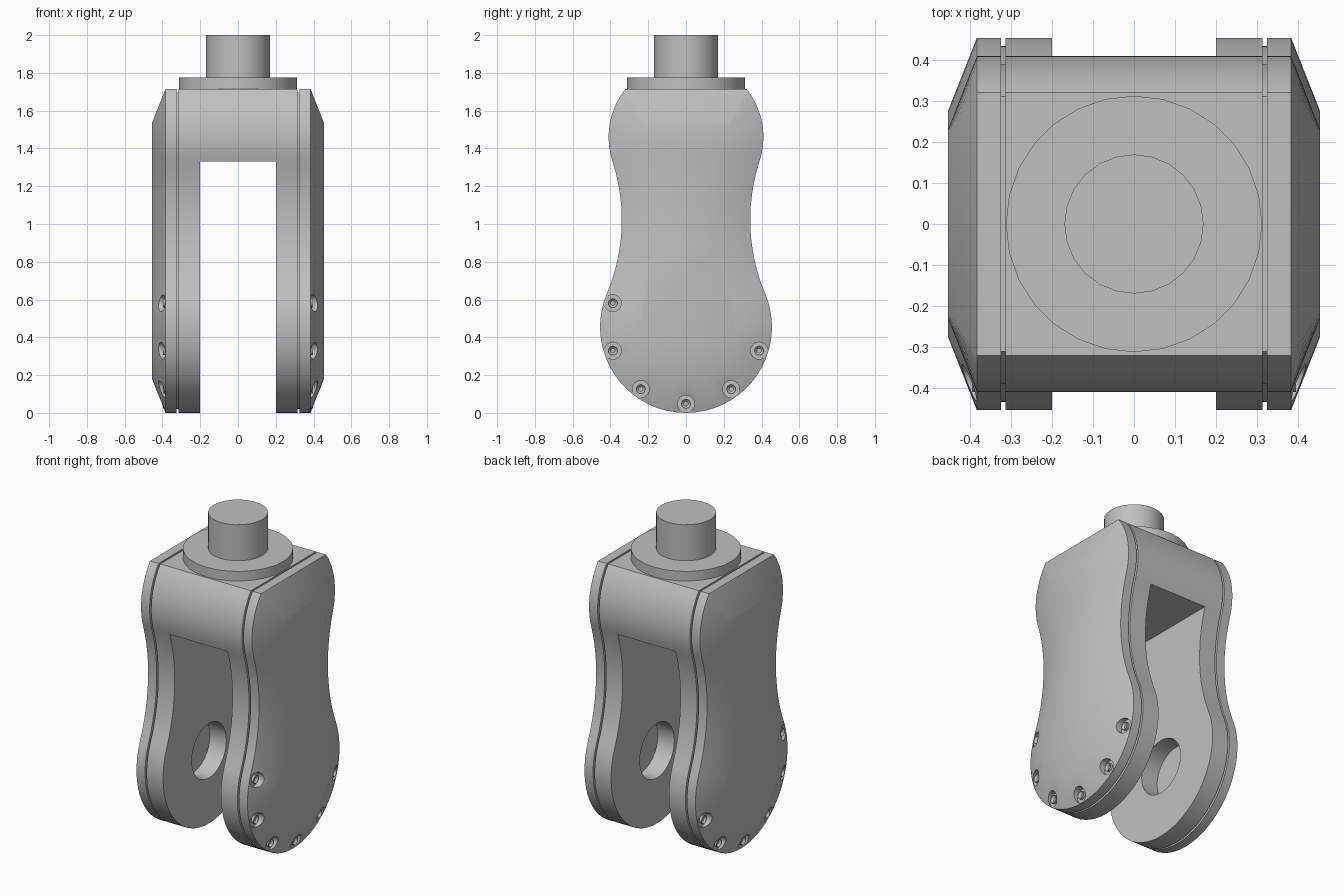
import bpy, bmesh
from math import sin, cos, asin, atan2, radians, pi
from mathutils import Matrix, Vector

if "Cube" in bpy.data.objects:
    bpy.data.objects.remove(bpy.data.objects["Cube"])

# Key dimensions
LOW_Z, LOW_R = 0.455, 0.455      # round lower lobe
UP_Z, UP_R = 1.46, 0.41          # round upper lobe
WAIST_Y, WAIST_Z, WAIST_R = 1.34, 1.022, 1.0
TOP = 1.715
SLOT, YOKE, PLATE, RIM, FACE = 0.2, 0.314, 0.325, 0.384, 0.455

steel = bpy.data.materials.new("steel_grey")
steel.use_nodes = True
steel.diffuse_color = (0.527, 0.527, 0.527, 1)
steel.node_tree.nodes["Principled BSDF"].inputs["Base Color"].default_value = steel.diffuse_color


def make(name, bm):
    bmesh.ops.recalc_face_normals(bm, faces=bm.faces[:])
    mesh = bpy.data.meshes.new(name)
    bm.to_mesh(mesh)
    bm.free()
    obj = bpy.data.objects.new(name, mesh)
    mesh.materials.append(steel)
    bpy.context.collection.objects.link(obj)
    return obj


def activate(obj):
    bpy.ops.object.select_all(action='DESELECT')
    obj.select_set(True)
    bpy.context.view_layer.objects.active = obj


def cut(obj, cutter):
    activate(obj)
    mod = obj.modifiers.new("cut", 'BOOLEAN')
    mod.operation, mod.solver, mod.object = 'DIFFERENCE', 'EXACT', cutter
    bpy.ops.object.modifier_apply(modifier=mod.name)
    bpy.data.objects.remove(cutter)


def finish(obj, mirrored=False):
    activate(obj)
    bpy.ops.object.shade_smooth_by_angle(angle=radians(30))
    if mirrored:
        obj.modifiers.new("mirror", 'MIRROR').use_mirror_merge = False


def arc(y, z, r, start, end, steps):
    angles = [start + (end - start) * i / steps for i in range(steps + 1)]
    return [(y + r * cos(a), z + r * sin(a)) for a in angles]


def outline(inset):
    """Closed y-z outline of the hourglass body, moved inward by inset."""
    low = atan2(WAIST_Z - LOW_Z, WAIST_Y)
    up = atan2(WAIST_Z - UP_Z, WAIST_Y)
    end = asin((TOP - inset - UP_Z) / (UP_R - inset))
    half = arc(0, LOW_Z, LOW_R - inset, -pi / 2, low, 18)
    half += arc(WAIST_Y, WAIST_Z, WAIST_R + inset, pi + low, pi + up, 12)[1:]
    half += arc(0, UP_Z, UP_R - inset, up, end, 10)[1:]
    return half + [(-y, z) for y, z in reversed(half[1:])]


def loft(name, sections):
    """Join outlines given as (x, inset) and cap both ends."""
    bm = bmesh.new()
    rings = [[bm.verts.new((x, y, z)) for y, z in outline(d)] for x, d in sections]
    for a, b in zip(rings, rings[1:]):
        for i in range(len(a)):
            bm.faces.new((a[i - 1], a[i], b[i], b[i - 1]))
    bm.faces.new(rings[0])
    bm.faces.new(rings[-1])
    return make(name, bm)


def add_cylinder(bm, radius, start, end, y=0, z=0, axis='X', sides=24):
    turn = Matrix.Rotation(pi / 2, 4, 'Y') if axis == 'X' else Matrix()
    mid = (start + end) / 2
    centre = Vector((mid, y, z)) if axis == 'X' else Vector((0, 0, mid))
    bmesh.ops.create_cone(bm, cap_ends=True, segments=sides, radius1=radius, radius2=radius,
                          depth=end - start, matrix=Matrix.Translation(centre) @ turn)


# Fork yoke: slot between the arms and an axle bore
yoke = loft("fork_yoke", [(-YOKE, 0), (YOKE, 0)])
bm = bmesh.new()
bmesh.ops.create_cube(bm, size=1, matrix=Matrix.Translation((0, 0, 0.33))
                      @ Matrix.Diagonal((2 * SLOT, 2, 2, 1)))
cut(yoke, make("slot_cutter", bm))
bm = bmesh.new()
add_cylinder(bm, 0.171, -0.5, 0.5, z=LOW_Z, sides=32)
cut(yoke, make("bore_cutter", bm))
finish(yoke)

# Recessed spacers that leave a thin groove
finish(loft("groove_spacer", [(YOKE, 0.02), (PLATE, 0.02)]), True)

# Side covers with a wide chamfer and screw pockets
cover = loft("side_cover", [(PLATE, 0), (RIM, 0), (FACE, 0.18)])
screw_spots = [(0.407 * cos(a), LOW_Z + 0.407 * sin(a))
               for a in (radians(-18 - 36 * i) for i in range(6))]
bm = bmesh.new()
for y, z in screw_spots:
    add_cylinder(bm, 0.045, RIM - 0.004, 0.6, y, z)
cut(cover, make("pocket_cutter", bm))
finish(cover, True)

# Socket screws
for i, (y, z) in enumerate(screw_spots):
    bm = bmesh.new()
    add_cylinder(bm, 0.024, RIM - 0.01, RIM + 0.012, y, z, sides=18)
    head = max(bm.faces, key=lambda f: f.calc_center_median().x)
    bmesh.ops.inset_region(bm, faces=[head], thickness=0.012)
    bmesh.ops.translate(bm, verts=head.verts[:], vec=(-0.012, 0, 0))
    finish(make(f"cover_screw_{i + 1}", bm), True)

# Collar and stem on top
for name, radius, low, high, sides in (("collar", 0.313, TOP - 0.01, 1.775, 28),
                                       ("stem", 0.17, 1.77, 2.0, 24)):
    bm = bmesh.new()
    add_cylinder(bm, radius, low, high, axis='Z', sides=sides)
    finish(make(name, bm))
